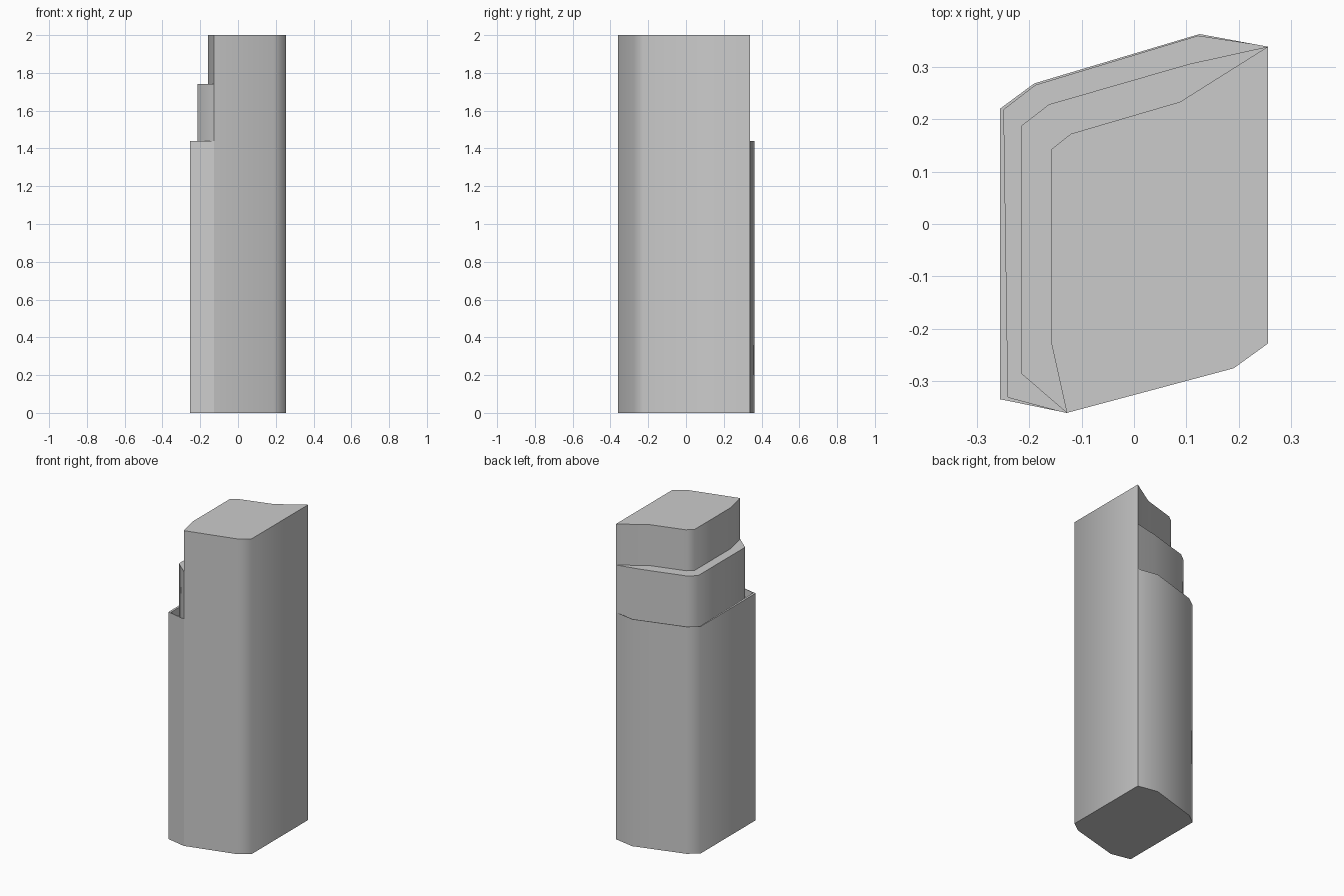
import bpy, bmesh, math

if "Cube" in bpy.data.objects:
    bpy.data.objects.remove(bpy.data.objects["Cube"])

# Footprints share the straight right/front sides; the left/back sides step inward
SHARED = [(0.255, 0.338), (0.255, -0.228), (0.19, -0.275), (-0.128, -0.36)]
# stepped points, in order: front-left, left-back, back-left, back-right
OUTER = [(-0.255, -0.334), (-0.255, 0.22), (-0.19, 0.268), (0.125, 0.362)]
RIM = [(-0.24, -0.33), (-0.248, 0.218), (-0.188, 0.264), (0.122, 0.358)]
MID = [(-0.215, -0.285), (-0.215, 0.187), (-0.162, 0.228), (0.105, 0.305)]
TOP = [(-0.158, -0.225), (-0.158, 0.142), (-0.12, 0.172), (0.088, 0.233)]

# Stepped side: base wall, thin parapet, sunken ledge, middle tier, top tier
FLOOR = 1.39
STEPS = [(OUTER, 0), (OUTER, 1.44), (RIM, 1.44), (RIM, FLOOR),
         (MID, FLOOR), (MID, 1.74), (TOP, 1.74), (TOP, 2)]

bm = bmesh.new()


def face(points):
    bm.faces.new([bm.verts.new(p) for p in points])


def at(points, z):
    return [(x, y, z) for x, y in points]


# Stepped walls and ledges
for (lo, z0), (hi, z1) in zip(STEPS, STEPS[1:]):
    a = at([SHARED[-1]] + lo + [SHARED[0]], z0)
    b = at([SHARED[-1]] + hi + [SHARED[0]], z1)
    for i in range(5):
        quad = []
        for p in (a[i], b[i], b[i + 1], a[i + 1]):
            if p not in quad:
                quad.append(p)
        if len(quad) > 2:
            face(quad)

# Full-height flush walls
low, high = at(SHARED, 0), at(SHARED, 2)
for i in range(3):
    face([low[i], high[i], high[i + 1], low[i + 1]])

# Underside and roof (the point order runs clockwise seen from above)
face(at(SHARED + OUTER, 0))
face(at(SHARED + TOP, 2)[::-1])

bmesh.ops.remove_doubles(bm, verts=bm.verts, dist=0.0001)
mesh = bpy.data.meshes.new("stepped_tower")
bm.to_mesh(mesh)
bm.free()

tower = bpy.data.objects.new("stepped_tower", mesh)
bpy.context.collection.objects.link(tower)
bpy.context.view_layer.objects.active = tower
tower.select_set(True)
bpy.ops.object.shade_smooth_by_angle(angle=math.radians(60))
